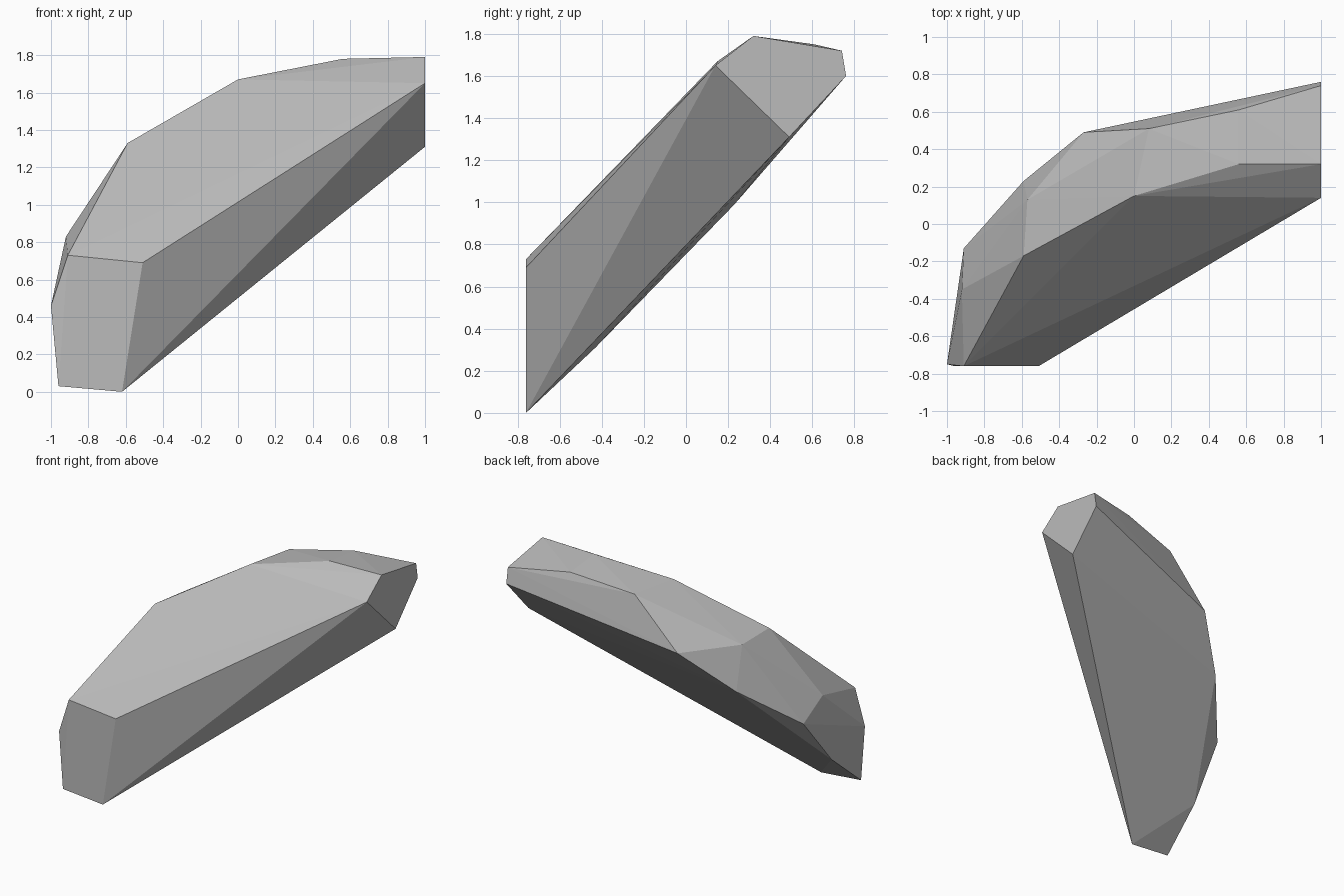
import bpy
import bmesh

# Remove the default cube only
default_cube = bpy.data.objects.get("Cube")
if default_cube:
    bpy.data.objects.remove(default_cube, do_unlink=True)


def flat_material(name, colour):
    """One plain colour for viewport and render."""
    material = bpy.data.materials.new(name)
    material.use_nodes = True
    material.diffuse_color = colour
    shader = material.node_tree.nodes["Principled BSDF"]
    shader.inputs["Base Color"].default_value = colour
    return material


def faceted_hull(name, corners, material):
    """Stretch a flat-shaded convex skin over the given corners."""
    bm = bmesh.new()
    for corner in corners:
        bm.verts.new(corner)
    hull = bmesh.ops.convex_hull(bm, input=bm.verts[:])
    loose = [v for v in hull["geom_interior"] if isinstance(v, bmesh.types.BMVert)]
    if loose:
        bmesh.ops.delete(bm, geom=loose, context="VERTS")
    bmesh.ops.recalc_face_normals(bm, faces=bm.faces[:])
    mesh = bpy.data.meshes.new(name)
    bm.to_mesh(mesh)
    bm.free()
    mesh.materials.append(material)
    rock = bpy.data.objects.new(name, mesh)
    bpy.context.scene.collection.objects.link(rock)
    return rock


# Flat low end of the slab
front_end = [(-.96, -.76, .03), (-.62, -.76, 0), (-.51, -.76, .69),
             (-.91, -.76, .73), (-1, -.75, .46)]
# Flat high end of the slab
left_end = [(1, .14, 1.65), (1, .32, 1.79), (1, .74, 1.72),
            (1, .76, 1.6), (1, .49, 1.31)]
# Curved rim of the broad upper face
upper_rim = [(-.59, -.17, 1.33), (0, .15, 1.67), (.56, .32, 1.78)]
# Chipped ridge between the two broad faces
back_ridge = [(-.92, -.35, .83), (-.57, .13, 1.31), (.08, .51, 1.67), (.56, .61, 1.75)]
# Curved rim of the broad underside
lower_rim = [(-.94, -.43, .31), (-.91, -.13, .69), (-.59, .23, .99), (-.27, .49, 1.3)]

stone_grey = flat_material("stone grey", (.5, .5, .5, 1))
faceted_hull("rock_slab", front_end + left_end + upper_rim + back_ridge + lower_rim, stone_grey)
